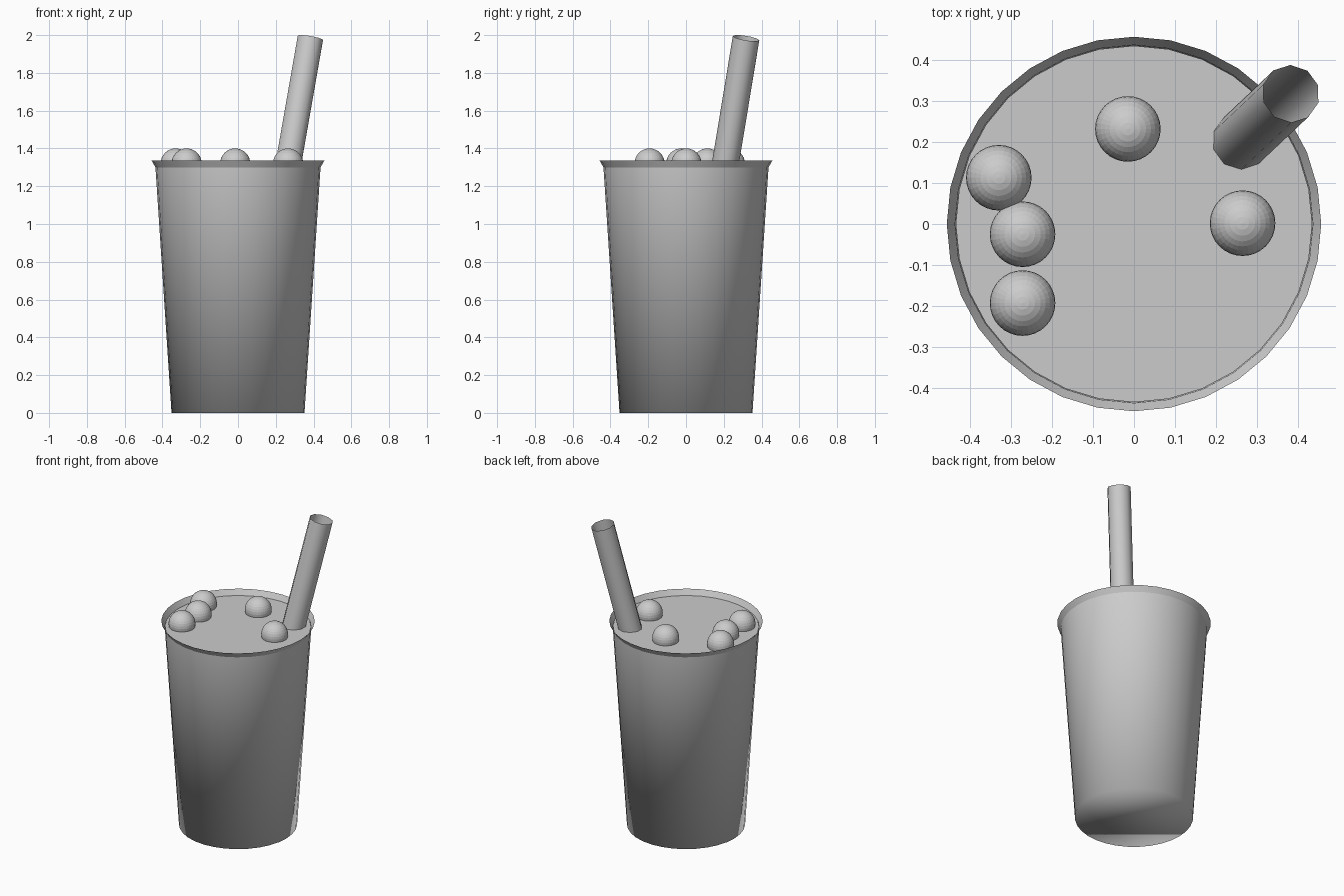
import bpy
import bmesh
import math
from mathutils import Vector

if "Cube" in bpy.data.objects:
    bpy.data.objects.remove(bpy.data.objects["Cube"], do_unlink=True)

grey = bpy.data.materials.new("plain_grey")
grey.use_nodes = True
COLOUR = (0.6, 0.6, 0.6, 1)
grey.diffuse_color = COLOUR
grey.node_tree.nodes["Principled BSDF"].inputs["Base Color"].default_value = COLOUR


def add_object(name, bm, smooth):
    """Turn a bmesh into a named grey object."""
    mesh = bpy.data.meshes.new(name)
    for f in bm.faces:
        f.smooth = smooth
    bm.to_mesh(mesh)
    bm.free()
    mesh.materials.append(grey)
    obj = bpy.data.objects.new(name, mesh)
    bpy.context.collection.objects.link(obj)
    return obj


def lathe(profile, sides, cap_bottom=False, cap_top=False, sharp_rings=()):
    """Stack rings of (radius, z), bridge them and cap the ends on request."""
    bm = bmesh.new()
    rings = []
    for r, z in profile:
        angles = [math.tau * i / sides + math.pi / 2 for i in range(sides)]
        rings.append([bm.verts.new((r * math.cos(a), r * math.sin(a), z)) for a in angles])
    for low, high in zip(rings, rings[1:]):
        for i in range(sides):
            j = (i + 1) % sides
            bm.faces.new((low[i], low[j], high[j], high[i]))
    if cap_bottom:
        bm.faces.new(rings[0][::-1])
    if cap_top:
        bm.faces.new(rings[-1])
    for k in sharp_rings:
        for i in range(sides):
            bm.edges.get((rings[k][i], rings[k][(i + 1) % sides])).smooth = False
    return bm


# Thin tapered cup with a flared lip
LIQUID_Z = 1.30
cup = lathe([(0.352, 0), (0.437, LIQUID_Z), (0.457, 1.335)], 32,
            cap_bottom=True, sharp_rings=(1,))
add_object("cup", cup, True)

# Drink filling the cup up to the lip
drink = lathe([(0.346, 0.01), (0.435, LIQUID_Z)], 32,
              cap_bottom=True, cap_top=True, sharp_rings=(0, 1))
add_object("drink", drink, True)

# Hollow leaning straw
top = Vector((0.383, 0.318, 1.984))
axis = Vector((0.175, 0.165, 1))
length = 1.9 * axis.length
straw = add_object("straw", lathe([(0.071, -length), (0.071, 0)], 10), True)
straw.location = top
straw.rotation_mode = 'QUATERNION'
straw.rotation_quaternion = Vector((0, 0, 1)).rotation_difference(axis)

# Shorten the straw so that it ends inside the cup
for v in straw.data.vertices:
    if v.co.z < 0:
        v.co.z = -1.1

# Floating pearls
pearls = [(-0.015, 0.232), (-0.33, 0.113), (-0.272, -0.025), (-0.272, -0.193), (0.265, 0.002)]
for n, (x, y) in enumerate(pearls, 1):
    bm = bmesh.new()
    bmesh.ops.create_uvsphere(bm, u_segments=32, v_segments=16, radius=0.08)
    pearl = add_object(f"pearl_{n}", bm, False)
    pearl.location = (x, y, 1.32)
